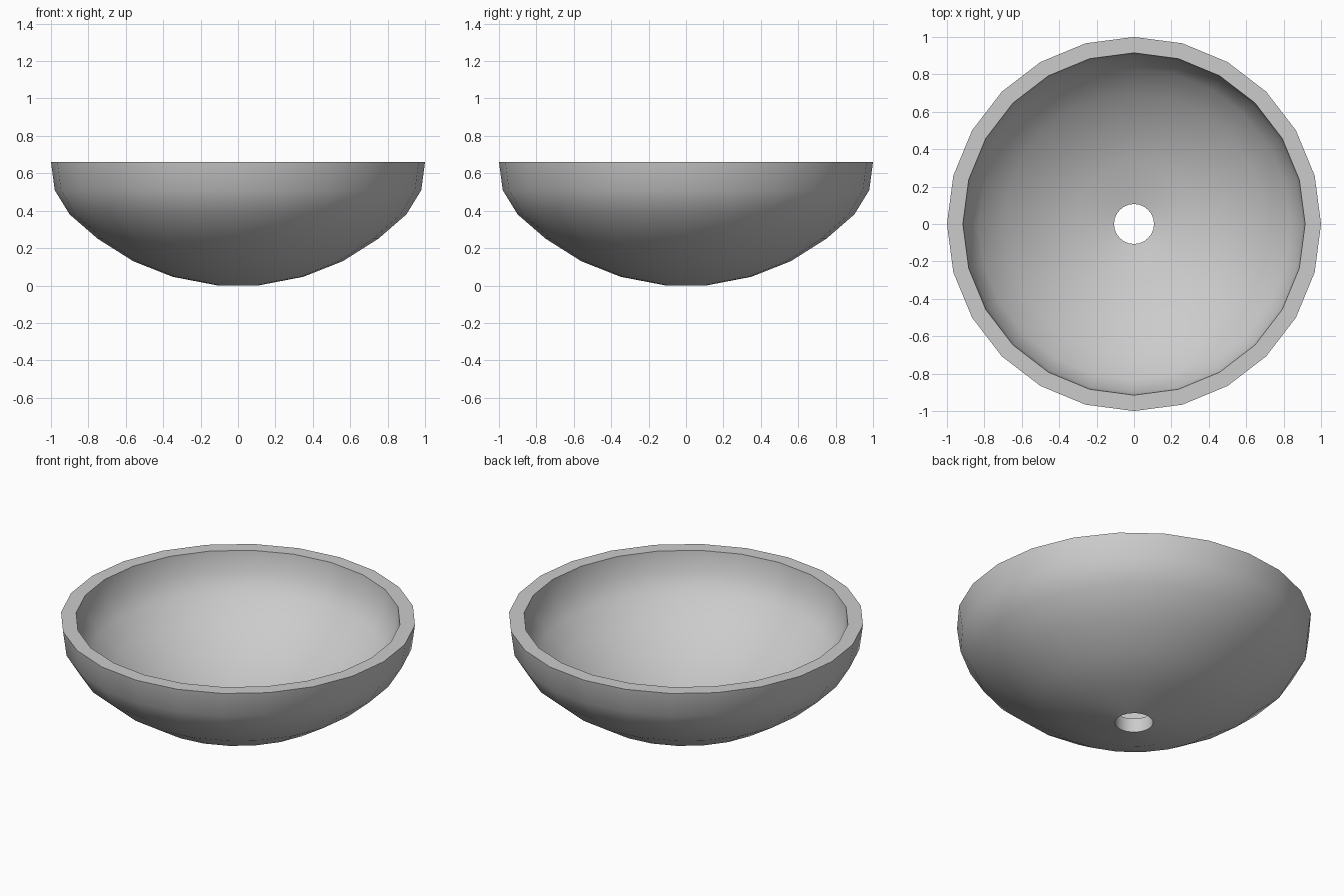
import bpy, bmesh, math

if "Cube" in bpy.data.objects:
    bpy.data.objects.remove(bpy.data.objects["Cube"])

SIDES = 24

# Wall cross-section (radius, height): outer from drain to rim, then inner back to drain
outer = [(0.107, 0.0), (0.35, 0.047), (0.56, 0.13), (0.75, 0.25),
         (0.90, 0.38), (0.98, 0.51), (1.0, 0.66)]
inner = [(0.915, 0.66), (0.90, 0.54), (0.832, 0.436), (0.70, 0.322),
         (0.52, 0.209), (0.325, 0.131), (0.107, 0.087)]
profile = outer + inner

# Basin: revolve the closed wall section around z, leaving the drain hole open
bm = bmesh.new()
rings = []
for r, z in profile:
    rings.append([bm.verts.new((r * math.cos(2 * math.pi * i / SIDES),
                                r * math.sin(2 * math.pi * i / SIDES), z))
                  for i in range(SIDES)])
for k, ring in enumerate(rings):
    nxt = rings[(k + 1) % len(rings)]
    for i in range(SIDES):
        j = (i + 1) % SIDES
        bm.faces.new((ring[i], ring[j], nxt[j], nxt[i]))
bmesh.ops.recalc_face_normals(bm, faces=bm.faces)
mesh = bpy.data.meshes.new("basin")
bm.to_mesh(mesh)
bm.free()
basin = bpy.data.objects.new("basin", mesh)
bpy.context.collection.objects.link(basin)

# Smooth bowl surfaces with crisp rim and drain edges
bpy.context.view_layer.objects.active = basin
basin.select_set(True)
bpy.ops.object.shade_smooth_by_angle(angle=math.radians(40))
